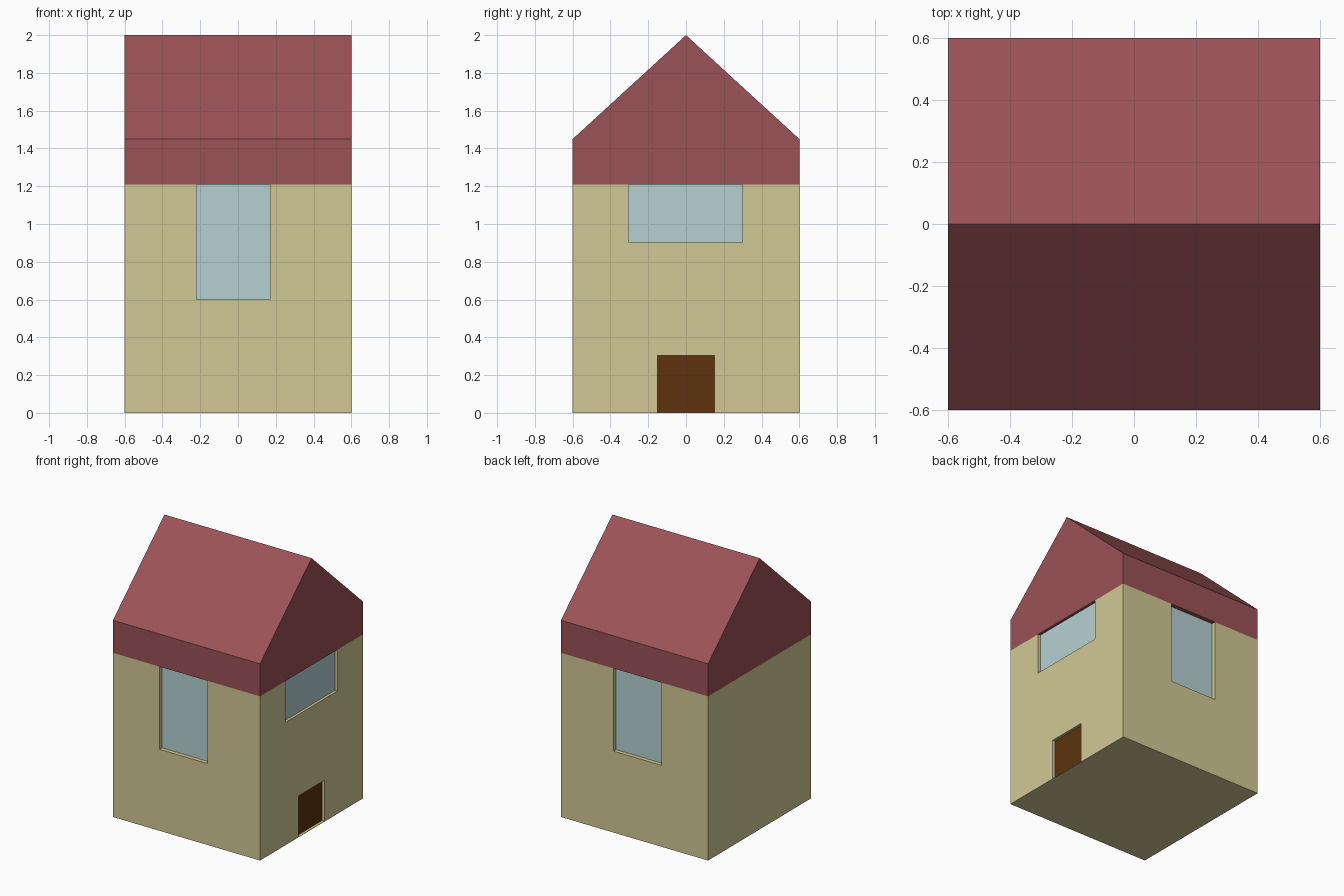
import bpy

if "Cube" in bpy.data.objects:
    bpy.data.objects.remove(bpy.data.objects["Cube"])

W = 0.6        # half width of the house
EAVE = 1.21    # top of the walls


def material(name, rgb):
    m = bpy.data.materials.new(name)
    m.diffuse_color = (*rgb, 1)
    m.use_nodes = True
    m.node_tree.nodes["Principled BSDF"].inputs["Base Color"].default_value = m.diffuse_color
    return m


def box(name, lo, hi, mat=None):
    bpy.ops.mesh.primitive_cube_add(size=1, location=[(a + b) / 2 for a, b in zip(lo, hi)])
    ob = bpy.context.object
    ob.name = name
    ob.scale = [b - a for a, b in zip(lo, hi)]
    bpy.ops.object.transform_apply(location=False, rotation=False, scale=True)
    if mat:
        ob.data.materials.append(mat)
    return ob


plaster = material("plaster", (0.64, 0.58, 0.30))
tile = material("roof_tile", (0.33, 0.085, 0.095))
glass = material("glass", (0.46, 0.63, 0.64))
wood = material("wood", (0.11, 0.033, 0.004))

# Walls
walls = box("walls", (-W, -W, 0), (W, W, EAVE), plaster)


def opening(name, axis, side, span, z0, z1, recess, mat):
    """Cut a shallow pocket into one wall and set a panel at its back."""
    def limits(d0, d1):
        a, b = sorted((side * (W - d0), side * (W - d1)))
        return ((a, b), span) if axis == "x" else (span, (a, b))

    def block(part, d0, d1, top, m=None):
        xs, ys = limits(d0, d1)
        return box(part, (xs[0], ys[0], z0), (xs[1], ys[1], top), m)

    # openings that reach the eaves are cut through the wall top
    cutter = block(name + "_cutter", -0.1, 0.05, z1 + 0.1 if z1 == EAVE else z1)
    cutter.hide_render = True
    cutter.hide_set(True)
    cutter.data.materials.append(plaster)
    mod = walls.modifiers.new(name, "BOOLEAN")
    mod.object = cutter
    mod.operation = "DIFFERENCE"
    mod.solver = "EXACT"
    block(name, recess, 0.05, z1, mat)


# Windows and door
opening("front_window", "y", -1, (-0.22, 0.17), 0.60, EAVE, 0.03, glass)
opening("back_window", "y", 1, (-0.22, 0.17), 0.60, EAVE, 0.03, glass)
opening("side_window", "x", 1, (-0.305, 0.30), 0.905, EAVE, 0.02, glass)
opening("door", "x", 1, (-0.15, 0.15), 0.003, 0.305, 0.02, wood)

# Gabled roof: pentagon profile extruded along x
profile = [(-W, EAVE), (W, EAVE), (W, 1.45), (0, 2.0), (-W, 1.45)]
n = len(profile)
verts = [(x, y, z) for x in (-W, W) for y, z in profile]
faces = [tuple(reversed(range(n))), tuple(range(n, 2 * n))]
faces += [(i, (i + 1) % n, (i + 1) % n + n, i + n) for i in range(n)]
mesh = bpy.data.meshes.new("roof")
mesh.from_pydata(verts, [], faces)
mesh.materials.append(tile)
roof = bpy.data.objects.new("roof", mesh)
bpy.context.collection.objects.link(roof)
